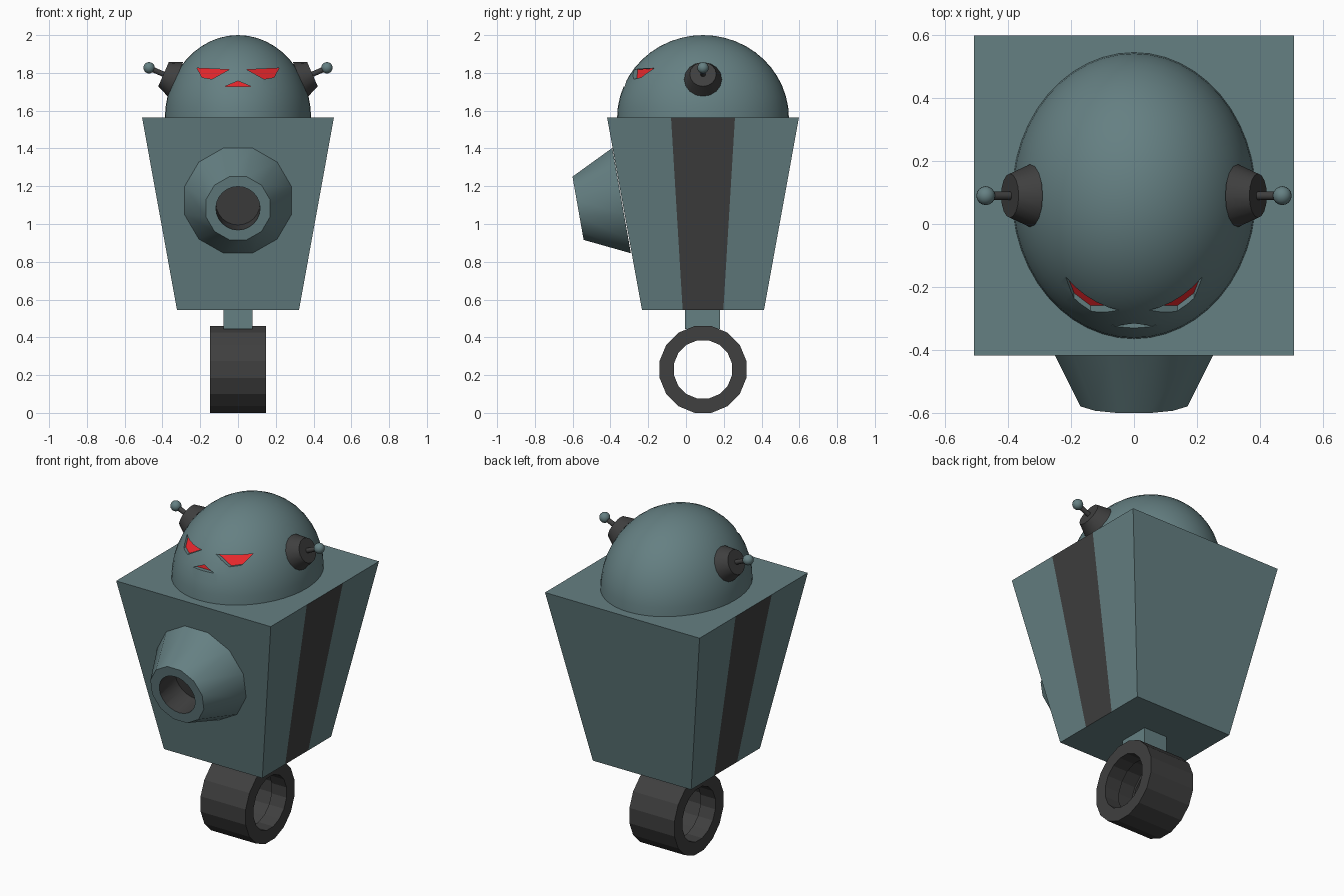
import bpy, bmesh, math
from mathutils import Matrix, Vector

if "Cube" in bpy.data.objects:
    bpy.data.objects.remove(bpy.data.objects["Cube"])

CY = 0.09                                    # depth of the model's main axis


def material(name, rgb):
    m = bpy.data.materials.new(name)
    m.diffuse_color = (*rgb, 1)
    m.use_nodes = True
    m.node_tree.nodes["Principled BSDF"].inputs["Base Color"].default_value = m.diffuse_color
    return m


TEAL = material("teal_metal", (0.13, 0.215, 0.225))
DARK = material("dark_metal", (0.05, 0.05, 0.05))
RED = material("red_glow", (0.8, 0.02, 0.025))


def finish(name, bm, mats, smooth=None):
    bmesh.ops.remove_doubles(bm, verts=bm.verts, dist=1e-5)
    bmesh.ops.recalc_face_normals(bm, faces=bm.faces)
    me = bpy.data.meshes.new(name)
    bm.to_mesh(me)
    bm.free()
    for m in mats:
        me.materials.append(m)
    ob = bpy.data.objects.new(name, me)
    bpy.context.collection.objects.link(ob)
    if smooth:
        shade(ob, smooth)
    return ob


def activate(ob):
    bpy.ops.object.select_all(action='DESELECT')
    ob.select_set(True)
    bpy.context.view_layer.objects.active = ob


def shade(ob, degrees):
    activate(ob)
    bpy.ops.object.shade_smooth_by_angle(angle=math.radians(degrees))


def cut(ob, cutter):
    cutter.hide_render = True
    mod = ob.modifiers.new("cut", 'BOOLEAN')
    mod.operation, mod.solver, mod.object = 'DIFFERENCE', 'EXACT', cutter
    activate(ob)
    bpy.ops.object.modifier_apply(modifier=mod.name)
    bpy.data.objects.remove(cutter)


def frame(origin, axis, spin=0):
    rot = Vector(axis).to_track_quat('Z', 'Y').to_matrix().to_4x4()
    return Matrix.Translation(origin) @ rot @ Matrix.Rotation(spin, 4, 'Z')


def lathe(name, profile, n, matrix, mats, smooth=None, index=0):
    """Revolve a closed (radius, height) profile round the local z axis."""
    bm = bmesh.new()
    rings = [[bm.verts.new(matrix @ Vector((r * math.cos(a), r * math.sin(a), h)))
              for r, h in profile]
             for a in (2 * math.pi * i / n for i in range(n))]
    k = len(profile)
    for i in range(n):
        p, q = rings[i], rings[(i + 1) % n]
        for j in range(k):
            if profile[j][0] + profile[(j + 1) % k][0] > 0:
                f = bm.faces.new((p[j], q[j], q[(j + 1) % k], p[(j + 1) % k]))
                f.material_index = index
    return finish(name, bm, mats, smooth)


# Tapered body, middle third of each side is a dark stripe
bm = bmesh.new()
rings = []
for t in (-1, -1 / 3, 1 / 3, 1):
    rings.append([bm.verts.new((sx * h, CY + t * h, z)) for sx, h, z in
                  ((-1, 0.323, 0.545), (1, 0.323, 0.545), (1, 0.508, 1.565), (-1, 0.508, 1.565))])
for i in range(3):
    for j in range(4):
        k = (j + 1) % 4
        f = bm.faces.new((rings[i][j], rings[i][k], rings[i + 1][k], rings[i + 1][j]))
        f.material_index = int(i == 1 and j in (1, 3))
bm.faces.new(rings[0])
bm.faces.new(rings[3])
finish("body", bm, [TEAL, DARK])

# Domed head
RX, RY, RZ, HZ = 0.387, 0.455, 0.44, 1.56
bm = bmesh.new()
bmesh.ops.create_uvsphere(bm, u_segments=48, v_segments=24, radius=1)
bmesh.ops.delete(bm, geom=[v for v in bm.verts if v.co.z < -0.01], context='VERTS')
bmesh.ops.edgeloop_fill(bm, edges=[e for e in bm.edges if e.is_boundary])
bmesh.ops.transform(bm, verts=bm.verts,
                    matrix=Matrix.Translation((0, CY, HZ)) @ Matrix.Diagonal((RX, RY, RZ, 1)))
head = finish("head", bm, [TEAL, RED])


# Recessed red eyes and mouth
def recess(points):
    bm = bmesh.new()
    front = [bm.verts.new((x, -0.6, z)) for x, z in points]
    back = [bm.verts.new((x, CY - RY * math.sqrt(1 - (x / RX) ** 2 - ((z - HZ) / RZ) ** 2) + 0.018, z))
            for x, z in points]
    bm.faces.new(front)
    bm.faces.new(back).material_index = 1
    for i in range(len(points)):
        j = (i + 1) % len(points)
        bm.faces.new((front[i], front[j], back[j], back[i]))
    bmesh.ops.triangulate(bm, faces=bm.faces)
    cut(head, finish("recess_cutter", bm, [TEAL, RED]))


EYE = [(0.217, 1.825), (0.048, 1.817), (0.138, 1.767), (0.19, 1.776)]
for s in (-1, 1):
    recess([(s * x, z) for x, z in EYE])
recess([(0, 1.757), (-0.07, 1.728), (0.07, 1.728)])
shade(head, 25)

# Ears with antennae
tilt = math.radians(23.5)
for s, side in ((-1, "left"), (1, "right")):
    axis = Vector((s * math.cos(tilt), 0, math.sin(tilt)))
    m = frame((s * 0.33, CY, 1.765), axis)
    lathe(side + "_ear", [(0, 0), (0.1, 0), (0.07, 0.07), (0, 0.07)], 16, m, [DARK], 30)
    lathe(side + "_antenna_rod", [(0, 0.06), (0.014, 0.06), (0.014, 0.15), (0, 0.15)], 12, m, [DARK], 40)
    bm = bmesh.new()
    bmesh.ops.create_uvsphere(bm, u_segments=16, v_segments=10, radius=0.03,
                              matrix=Matrix.Translation((s * 0.471, CY, 1.827)))
    finish(side + "_antenna_ball", bm, [TEAL], 60)

# Chest nozzle, square to the sloping front, with a bored hole
m = frame((0, -0.341, 1.124), (0, -0.985, -0.174), math.pi / 12)
nozzle = lathe("chest_nozzle", [(0, 0), (0.293, 0), (0.176, 0.234), (0, 0.234)], 12, m, [TEAL, DARK])
cut(nozzle, lathe("bore_cutter", [(0, 0.08), (0.117, 0.08), (0.117, 0.4), (0, 0.4)],
                  24, m, [TEAL, DARK], index=1))
shade(nozzle, 35)

# Post joining wheel and body
bm = bmesh.new()
bmesh.ops.create_cube(bm, size=1, matrix=Matrix.Translation((0, CY - 0.002, 0.497))
                      @ Matrix.Diagonal((0.156, 0.186, 0.106, 1)))
finish("wheel_post", bm, [TEAL])

# Hollow wheel with a shallow inner channel
lathe("wheel", [(0.234, -0.148), (0.234, 0.148), (0.157, 0.148), (0.157, 0.05),
                (0.172, 0.05), (0.172, -0.05), (0.157, -0.05), (0.157, -0.148)],
      16, frame((0, CY, 0.23), (1, 0, 0), math.pi / 16), [DARK])
